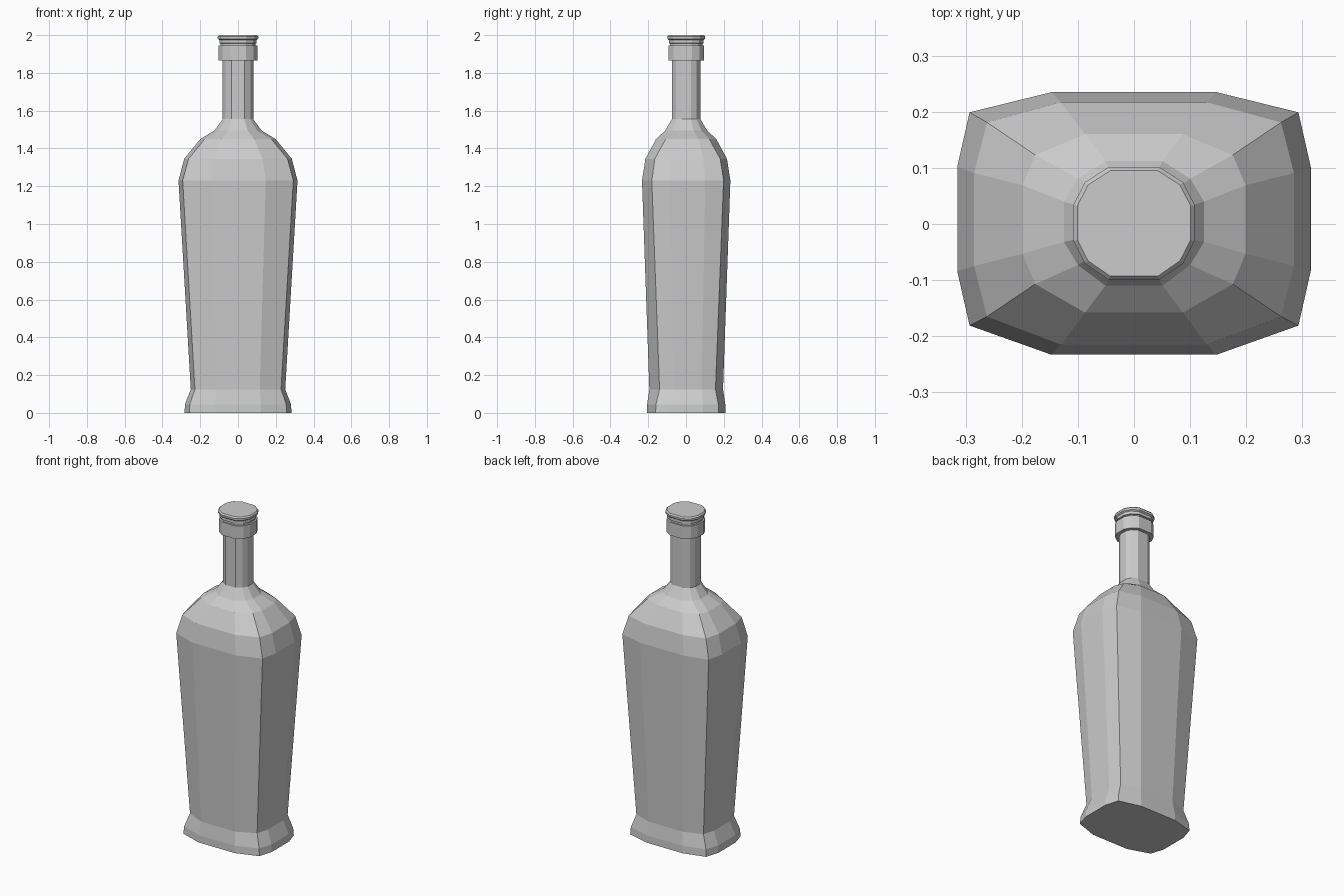
import bpy, bmesh

if "Cube" in bpy.data.objects:
    bpy.data.objects.remove(bpy.data.objects["Cube"])


def ring(z, side_x, side_y, corner_x, corner_y, face_x, face_y, shift):
    """12-sided section; shift nudges the side and corner points toward +y."""
    pts = []
    quarter = [(side_x, side_y), (corner_x, corner_y), (face_x, face_y)]
    for sx, sy in ((1, 1), (-1, 1), (-1, -1), (1, -1)):
        order = quarter if sx * sy > 0 else quarter[::-1]
        for i, (x, y) in enumerate(order):
            is_face = (x, y) == quarter[2]
            pts.append((sx * x, sy * y + (0.001 if is_face else shift), z))
    return pts


def neck_ring(z, r):
    """Nearly round section for the neck and lip."""
    return ring(z, r, r * 0.3, r * 0.81, r * 0.67, r * 0.42, r * 0.93, 0.002)


def loft(name, rings):
    bm = bmesh.new()
    loops = [[bm.verts.new(p) for p in r] for r in rings]
    for a, b in zip(loops, loops[1:]):
        for i in range(12):
            j = (i + 1) % 12
            bm.faces.new((a[i], a[j], b[j], b[i]))
    bm.faces.new(loops[0][::-1])
    bm.faces.new(loops[-1])
    bmesh.ops.recalc_face_normals(bm, faces=bm.faces)
    mesh = bpy.data.meshes.new(name)
    bm.to_mesh(mesh)
    bm.free()
    obj = bpy.data.objects.new(name, mesh)
    bpy.context.collection.objects.link(obj)
    return obj


# Flared foot, tapered body, shoulders and neck
loft("bottle_body", [
    ring(0.00, 0.283, 0.085, 0.258, 0.167, 0.122, 0.208, 0.006),
    ring(0.045, 0.281, 0.084, 0.255, 0.165, 0.122, 0.207, 0.006),
    ring(0.125, 0.250, 0.075, 0.228, 0.148, 0.115, 0.195, 0.008),
    ring(1.23, 0.315, 0.093, 0.293, 0.190, 0.147, 0.234, 0.009),
    ring(1.345, 0.285, 0.083, 0.262, 0.173, 0.130, 0.216, 0.008),
    ring(1.45, 0.199, 0.061, 0.176, 0.115, 0.087, 0.159, 0.008),
    ring(1.495, 0.125, 0.036, 0.100, 0.077, 0.051, 0.111, 0.004),
    neck_ring(1.555, 0.081),
    neck_ring(1.87, 0.081),
])

# Collar, groove and lip at the mouth
loft("collar_and_lip", [neck_ring(z, r) for z, r in (
    (1.865, 0.102), (1.945, 0.102), (1.945, 0.092), (1.955, 0.092),
    (1.957, 0.099), (1.974, 0.099), (1.98, 0.107), (1.992, 0.108),
    (2.00, 0.101))])
